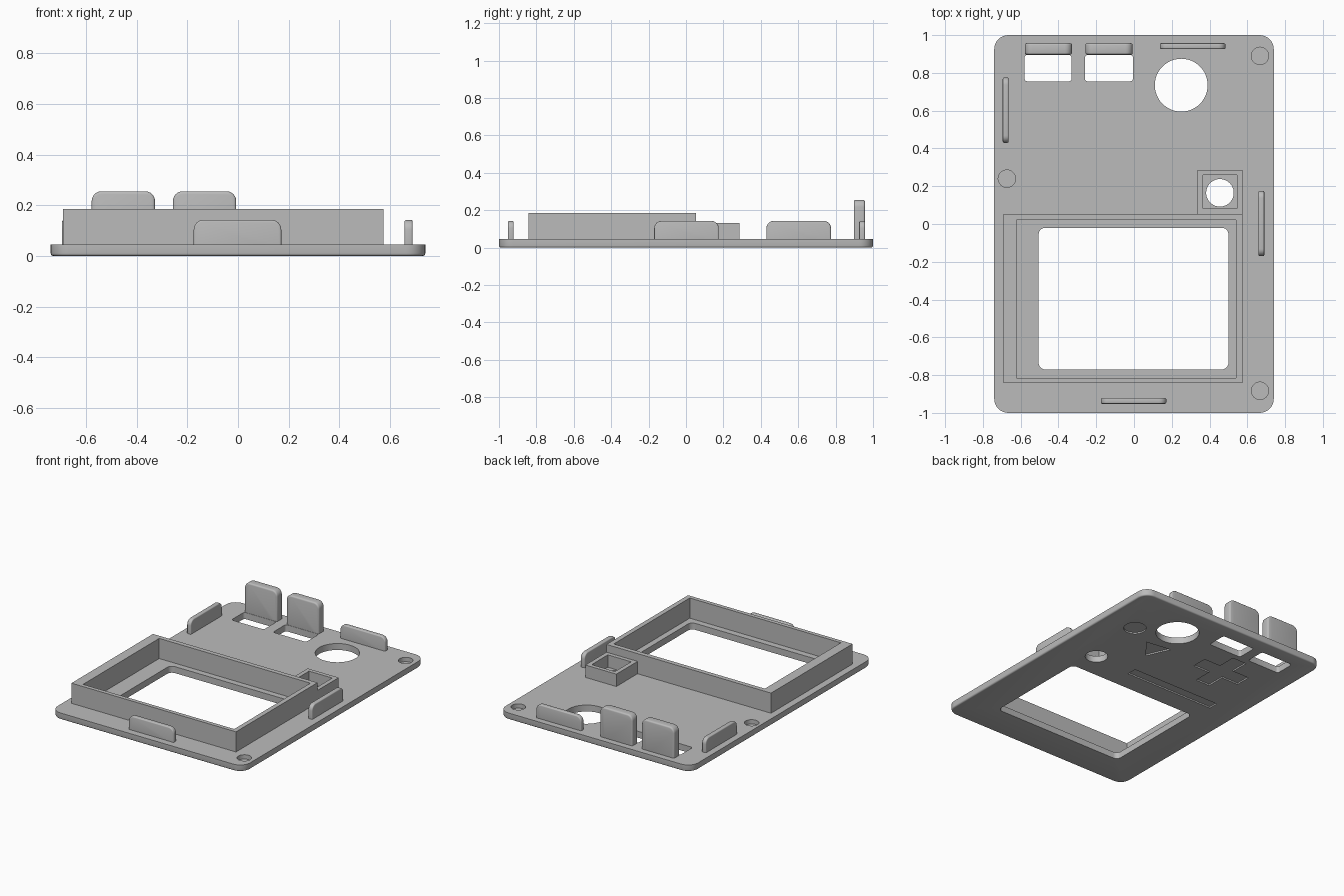
import bpy
import bmesh
from math import sin, cos, pi
from mathutils import Matrix

if "Cube" in bpy.data.objects:
    bpy.data.objects.remove(bpy.data.objects["Cube"], do_unlink=True)

GREY = (0.5, 0.5, 0.5, 1.0)
grey = bpy.data.materials.new("plain grey plastic")
grey.use_nodes = True
grey.diffuse_color = GREY
grey.node_tree.nodes["Principled BSDF"].inputs["Base Color"].default_value = GREY

THICK = 0.045          # plate thickness


def rect(x0, x1, y0, y1, r=0.0, seg=6):
    """Outline of a rectangle, with round corners if r is set."""
    if r == 0:
        return [(x0, y0), (x1, y0), (x1, y1), (x0, y1)]
    centres = [(x1 - r, y1 - r), (x0 + r, y1 - r), (x0 + r, y0 + r), (x1 - r, y0 + r)]
    return [(cx + r * cos(pi / 2 * (q + i / seg)), cy + r * sin(pi / 2 * (q + i / seg)))
            for q, (cx, cy) in enumerate(centres) for i in range(seg + 1)]


def circle(cx, cy, r, n=48):
    return [(cx + r * cos(2 * pi * i / n), cy + r * sin(2 * pi * i / n)) for i in range(n)]


def prism(name, outline, z0, z1, bevel=0.0, both=True, matrix=None):
    """Extrude an outline from z0 to z1; bevel the lower rim, or both rims."""
    bm = bmesh.new()
    base = bm.faces.new([bm.verts.new((x, y, z0)) for x, y in outline])
    top = bmesh.ops.extrude_face_region(bm, geom=[base])["geom"]
    bmesh.ops.translate(bm, vec=(0, 0, z1 - z0),
                        verts=[v for v in top if isinstance(v, bmesh.types.BMVert)])
    bmesh.ops.recalc_face_normals(bm, faces=bm.faces)
    if bevel:
        levels = (z0, z1) if both else (z0,)
        rims = [e for e in bm.edges
                if any(all(abs(v.co.z - z) < 1e-5 for v in e.verts) for z in levels)]
        bmesh.ops.bevel(bm, geom=rims, offset=bevel, segments=3, profile=0.5,
                        affect='EDGES', clamp_overlap=True)
    if matrix:
        bmesh.ops.transform(bm, matrix=matrix, verts=bm.verts)
    mesh = bpy.data.meshes.new(name)
    bm.to_mesh(mesh)
    bm.free()
    mesh.materials.append(grey)
    ob = bpy.data.objects.new(name, mesh)
    bpy.context.collection.objects.link(ob)
    return ob


def activate(ob):
    bpy.ops.object.select_all(action='DESELECT')
    ob.select_set(True)
    bpy.context.view_layer.objects.active = ob


def smooth(ob):
    activate(ob)
    bpy.ops.object.shade_smooth_by_angle(angle=0.6)


def cut(ob, outline, z0, z1):
    """Cut a prism out of an object."""
    cutter = prism("cutter", outline, z0, z1)
    cutter.hide_render = True
    mod = ob.modifiers.new("cut", 'BOOLEAN')
    mod.operation = 'DIFFERENCE'
    mod.solver = 'EXACT'
    mod.object = cutter
    activate(ob)
    bpy.ops.object.modifier_apply(modifier=mod.name)
    bpy.data.objects.remove(cutter, do_unlink=True)


# Face plate with softened outer lower rim
plate = prism("face_plate", rect(-0.74, 0.74, -1, 1, 0.075, 8), 0, THICK, 0.01, both=False)

# Openings through the plate
openings = [
    rect(-0.505, 0.5, -0.77, -0.02, 0.035),      # screen window
    rect(-0.58, -0.33, 0.755, 0.895, 0.015, 3),  # button slots
    rect(-0.26, -0.005, 0.755, 0.895, 0.015, 3),
    circle(0.25, 0.735, 0.14),                   # large round opening
    circle(0.455, 0.165, 0.073),                 # small round opening
]
for outline in openings:
    cut(plate, outline, -0.1, 0.1)

# Blind screw holes in the upper face
for x, y in [(0.667, 0.89), (-0.673, 0.24), (0.667, -0.883)]:
    cut(plate, circle(x, y, 0.046, 32), 0.015, 0.1)

# Shallow engraved symbols in the lower face
px, py, arm, w = -0.29, 0.53, 0.185, 0.055
plus = [(w, w), (w, arm), (-w, arm), (-w, w), (-arm, w), (-arm, -w),
        (-w, -w), (-w, -arm), (w, -arm), (w, -w), (arm, -w), (arm, w)]
engravings = [
    circle(0.5, 0.605, 0.073),
    [(0.325, 0.515), (0.144, 0.54), (0.217, 0.378)],
    rect(-0.535, 0.155, 0.125, 0.195),
    [(px + x, py + y) for x, y in plus],
]
for outline in engravings:
    cut(plate, outline, -0.1, 0.01)
smooth(plate)

# Raised wall around the screen
screen_wall = prism("screen_wall", rect(-0.692, 0.574, -0.842, 0.054), THICK - 0.005, 0.185)
cut(screen_wall, rect(-0.622, 0.541, -0.814, 0.022), 0, 0.3)

# Lower square wall around the small opening
sensor_wall = prism("sensor_wall", rect(0.335, 0.574, 0.05, 0.287), THICK - 0.005, 0.131)
cut(sensor_wall, rect(0.365, 0.544, 0.082, 0.259), 0, 0.3)


def tab(name, x0, x1, y0, y1, top, bevel):
    """Upright rounded tab, its lower corners sunk in the plate."""
    along_x = x1 - x0 > y1 - y0
    a0, a1, b0, b1 = (x0, x1, y0, y1) if along_x else (y0, y1, x0, x1)
    # local (a, height, depth) to world axes
    if along_x:
        m = Matrix(((1, 0, 0, 0), (0, 0, 1, 0), (0, 1, 0, 0), (0, 0, 0, 1)))
    else:
        m = Matrix(((0, 0, 1, 0), (1, 0, 0, 0), (0, 1, 0, 0), (0, 0, 0, 1)))
    ob = prism(name, rect(a0, a1, 0.004, top, 0.038), b0, b1, bevel, matrix=m)
    if along_x:
        ob.data.flip_normals()
    else:
        bm = bmesh.new()
        bm.from_mesh(ob.data)
        bmesh.ops.recalc_face_normals(bm, faces=bm.faces)
        bm.to_mesh(ob.data)
        bm.free()
    smooth(ob)


# Clip tabs along the four edges
tab("right_clip", -0.695, -0.664, 0.43, 0.775, 0.142, 0.007)
tab("left_clip", 0.658, 0.69, -0.17, 0.175, 0.142, 0.007)
tab("back_clip", 0.137, 0.484, 0.926, 0.957, 0.142, 0.007)
tab("front_clip", -0.175, 0.171, -0.952, -0.921, 0.142, 0.007)

# Tall tabs behind the button slots
for name, x0 in [("right_tall_tab", -0.578), ("left_tall_tab", -0.257)]:
    tab(name, x0, x0 + 0.25, 0.897, 0.957, 0.255, 0.01)
